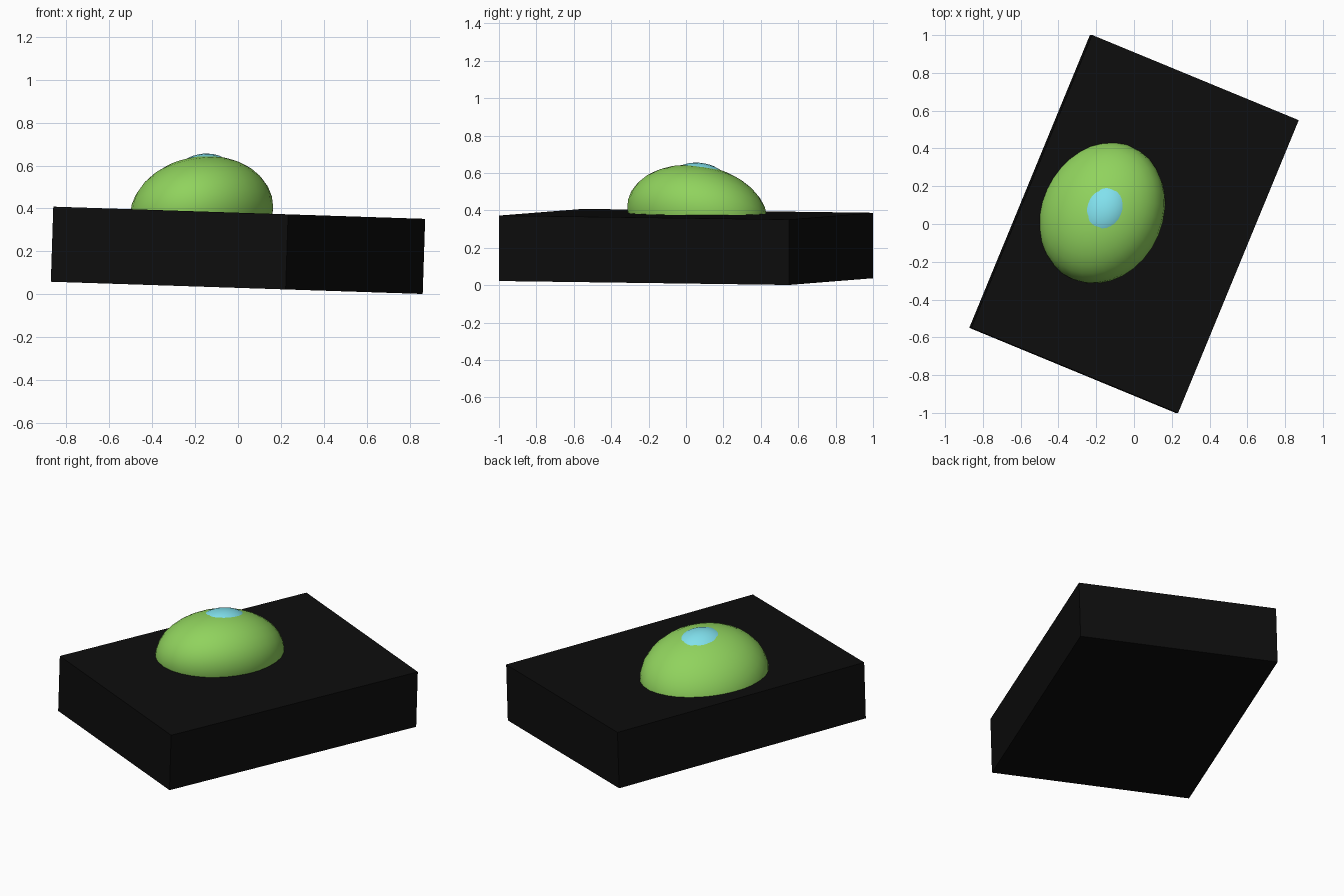
import bpy
from math import radians
from mathutils import Matrix, Euler

if "Cube" in bpy.data.objects:
    bpy.data.objects.remove(bpy.data.objects["Cube"])


def paint(obj, name, rgb):
    mat = bpy.data.materials.new(name)
    mat.diffuse_color = (*rgb, 1)
    mat.use_nodes = True
    mat.node_tree.nodes["Principled BSDF"].inputs["Base Color"].default_value = mat.diffuse_color
    obj.data.materials.append(mat)


def ellipsoid(name, centre, radii, rotation, rgb):
    bpy.ops.mesh.primitive_uv_sphere_add(segments=32, ring_count=16, radius=1)
    obj = bpy.context.object
    obj.name = name
    obj.location, obj.scale, obj.rotation_euler = centre, radii, rotation
    bpy.ops.object.shade_smooth()
    paint(obj, name + "_colour", rgb)
    return obj


# Slab: turned on the ground, then tipped slightly down to the right
bpy.ops.mesh.primitive_cube_add(size=1)
slab = bpy.context.object
slab.name = "slab"
slab.matrix_world = (Matrix.Translation((0, 0, 0.205))
                     @ Matrix.Rotation(radians(1.88), 4, 'Y')
                     @ Matrix.Rotation(radians(-22.4), 4, 'Z')
                     @ Matrix.Diagonal((1.184, 1.677, 0.35, 1)))
paint(slab, "slab_black", (0.004, 0.004, 0.004))

# Dome sunk halfway into the slab, with a smaller cap breaking through its top
tilt = Euler((radians(-6.6), radians(-17.5), radians(-21)))
dome_radii = (0.329, 0.387, 0.255)
ellipsoid("dome", (-0.17, 0.06, 0.38), dome_radii, tilt, (0.28, 0.65, 0.11))
ellipsoid("cap", (-0.16, 0.075, 0.537), [r * 0.45 for r in dome_radii], tilt,
          (0.22, 0.75, 0.85))
